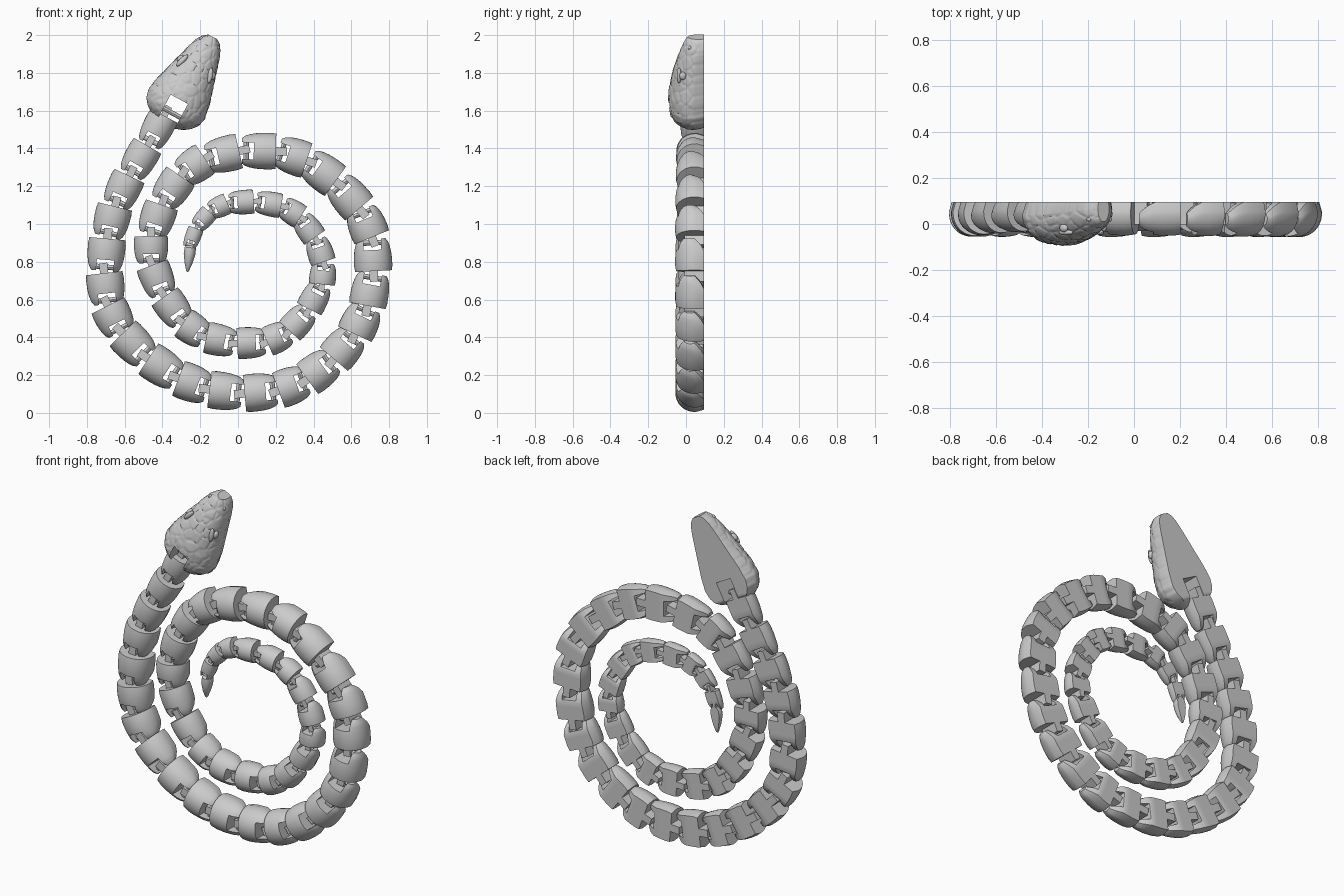
import bpy, bmesh, math
from mathutils import Vector, Matrix, noise

if "Cube" in bpy.data.objects:
    bpy.data.objects.remove(bpy.data.objects["Cube"])

BED = 0.095  # flat rear plane of the whole model (y)

# Spine: every third body joint as (x, z), with one guide point at each end
SPINE = [(-.16, 1.97), (-.43, 1.50), (-.67, 1.015), (-.655, .50), (-.24, .155), (.285, .145),
         (.65, .485), (.68, 1.0), (.29, 1.36), (-.235, 1.305), (-.46, .865), (-.235, .44),
         (.21, .40), (.45, .735), (.285, 1.065), (-.10, 1.09), (-.258, .82), (-.06, .45)]
WIDTHS = [(1, .165), (5, .2), (19, .203), (25, .19), (33, .168), (37, .142), (42, .13), (44, .10), (46, .07)]


def spine(k):
    t = (k - 1) / 3
    i = max(0, min(int(t), len(SPINE) - 4))
    t -= i
    a, b, c, d = (Vector((p[0], BED, p[1])) for p in SPINE[i:i + 4])
    return 0.5 * (2 * b + (c - a) * t + (2 * a - 5 * b + 4 * c - d) * t * t
                  + (3 * b - a - 3 * c + d) * t ** 3)


def lerp(table, k):
    for a, b in zip(table, table[1:]):
        if k <= b[0]:
            f = max(0, (k - a[0]) / (b[0] - a[0]))
            return [p + (q - p) * f for p, q in zip(a, b)][1:]
    return list(table[-1][1:])


def frame(loc, forward, sx=1, sy=1, sz=1):
    # local x runs to the head, local z rises from the flat rear to the front
    up = Vector((0, -1, 0))
    f = forward.normalized()
    m = Matrix((f * sx, up.cross(f) * sy, up * sz)).transposed().to_4x4()
    m.translation = loc
    return m


def loft(rings, n):
    # D-shaped sections (s, half width, low, high), capped at both ends
    bm = bmesh.new()
    loops = []
    for s, w, lo, hi in rings:
        mid = lo + .28 * (hi - lo)
        pts = [(w * math.cos(math.pi * i / n), mid + (hi - mid) * max(0, math.sin(math.pi * i / n)) ** .9)
               for i in range(n + 1)]
        pts += [(-.88 * w, lo), (.88 * w, lo)]
        loops.append([bm.verts.new((s, y, z)) for y, z in pts])
    for a, b in zip(loops, loops[1:]):
        for i in range(len(a)):
            j = (i + 1) % len(a)
            bm.faces.new((a[i], a[j], b[j], b[i]))
    bm.faces.new(loops[0])
    bm.faces.new(loops[-1])
    bmesh.ops.recalc_face_normals(bm, faces=bm.faces)
    return bm


def add_box(bm, lo, hi):
    lo, hi = Vector(lo), Vector(hi)
    m = Matrix.Translation((lo + hi) / 2) @ Matrix.Diagonal((*(hi - lo), 1))
    bmesh.ops.create_cube(bm, size=1, matrix=m)


def add_pin(bm, x, z, rx, rz, length):
    m = Matrix.Translation((x, 0, z)) @ Matrix.Diagonal((rx, 1, rz, 1)) @ Matrix.Rotation(math.pi / 2, 4, 'X')
    bmesh.ops.create_cone(bm, cap_ends=True, segments=12, radius1=1, radius2=1, depth=length, matrix=m)


def obj(bm, name):
    me = bpy.data.meshes.new(name)
    bm.to_mesh(me)
    bm.free()
    o = bpy.data.objects.new(name, me)
    bpy.context.collection.objects.link(o)
    return o


def notched(bm, lo, hi, name):
    # returns the body with a box notch cut out, as a bmesh
    cb = bmesh.new()
    add_box(cb, lo, hi)
    body, cutter = obj(bm, name), obj(cb, "notch_cutter")
    mod = body.modifiers.new("notch", 'BOOLEAN')
    mod.operation, mod.solver, mod.object = 'DIFFERENCE', 'EXACT', cutter
    dg = bpy.context.evaluated_depsgraph_get()
    me = bpy.data.meshes.new_from_object(body.evaluated_get(dg))
    out = bmesh.new()
    out.from_mesh(me)
    for o in (body, cutter):
        bpy.data.objects.remove(o)
    bpy.data.meshes.remove(me)
    return out


def smooth(o):
    bpy.ops.object.select_all(action='DESELECT')
    o.select_set(True)
    bpy.context.view_layer.objects.active = o
    bpy.ops.object.shade_smooth_by_angle(angle=math.radians(35))


# Body link, modelled once at unit size: domed shell, rear notch, hinge pin, front tongue
bm = loft([(.46, .48, 0, .97), (.3, .5, 0, 1), (.05, .495, 0, 1), (-.12, .48, 0, .98),
           (-.28, .45, .1, .94), (-.4, .41, .22, .87), (-.49, .35, .33, .77)], 24)
bm = notched(bm, (-.7, -.23, -.2), (-.16, .23, 1.2), "link_shell")
add_pin(bm, -.37, .5, .075, .11, .56)
add_box(bm, (.40, -.11, 0), (.77, .11, .68))
first = obj(bm, "body_link_01")
smooth(first)
for k in range(1, 46):
    o = first
    if k > 1:
        o = bpy.data.objects.new(f"body_link_{k:02d}", first.data)
        bpy.context.collection.objects.link(o)
    gap = (spine(k - .5) - spine(k + .5))
    w = lerp(WIDTHS, k)[0]
    o.matrix_world = frame(spine(k), gap, gap.length, w, w * .75)

# Tail tip
bm = loft([(.075, .017, .0, .03), (.055, .03, 0, .05), (.02, .031, 0, .052),
           (-.03, .02, 0, .038), (-.07, .007, .004, .016), (-.075, .002, .008, .012)], 16)
add_box(bm, (.06, -.008, 0), (.115, .008, .035))
tail = obj(bm, "tail_tip")
tail.matrix_world = frame(Vector((-.259, BED, .82)), Vector((.12, 0, 1)))
smooth(tail)

# Head: wedge outline (s, half width, low, high) with shallow scale grooves
HEAD = [(-.078, .05, .05, .10), (-.06, .10, .02, .135), (-.035, .133, .0, .165), (0, .16, 0, .184),
        (.045, .17, 0, .19), (.12, .157, 0, .189), (.24, .122, 0, .166), (.35, .09, 0, .132),
        (.40, .072, 0, .112), (.43, .052, 0, .098), (.447, .028, 0, .085)]
rings = []
for i in range(71):
    s = -.078 + .525 * i / 70
    rings.append((s, *lerp(HEAD, s)))
bm = loft(rings, 72)
bm.normal_update()
for v in bm.verts:
    if v.co.z > .012 and -.07 < v.co.x < .44:
        d = noise.voronoi(v.co * 17)[0]
        groove = max(0, 1 - (d[1] - d[0]) / .18)
        v.co -= v.normal * .004 * groove
bm = notched(bm, (-.12, -.052, -.05), (.072, .052, .3), "head_shell")
add_pin(bm, -.01, .075, .013, .016, .13)
head = obj(bm, "head")
HEAD_FRAME = frame(Vector((-.345, BED, 1.597)), Vector((.475, 0, .88)))
head.matrix_world = HEAD_FRAME
smooth(head)

# Eyes, brow ridges and nostrils, mirrored across the head
for side, label in ((1, "left"), (-1, "right")):
    for part, (x, y, z), size in (("eye", (.265, .098, .112), (.022, .013, .018)),
                                  ("brow", (.26, .084, .132), (.042, .014, .012)),
                                  ("nostril", (.41, .052, .075), (.011, .008, .009))):
        bm = bmesh.new()
        m = Matrix.Translation((x, y * side, z)) @ Matrix.Rotation(-.3 * side, 4, 'Z') @ Matrix.Diagonal((*size, 1))
        bmesh.ops.create_uvsphere(bm, u_segments=20, v_segments=12, radius=1, matrix=m)
        o = obj(bm, f"{part}_{label}")
        o.matrix_world = HEAD_FRAME
        smooth(o)
